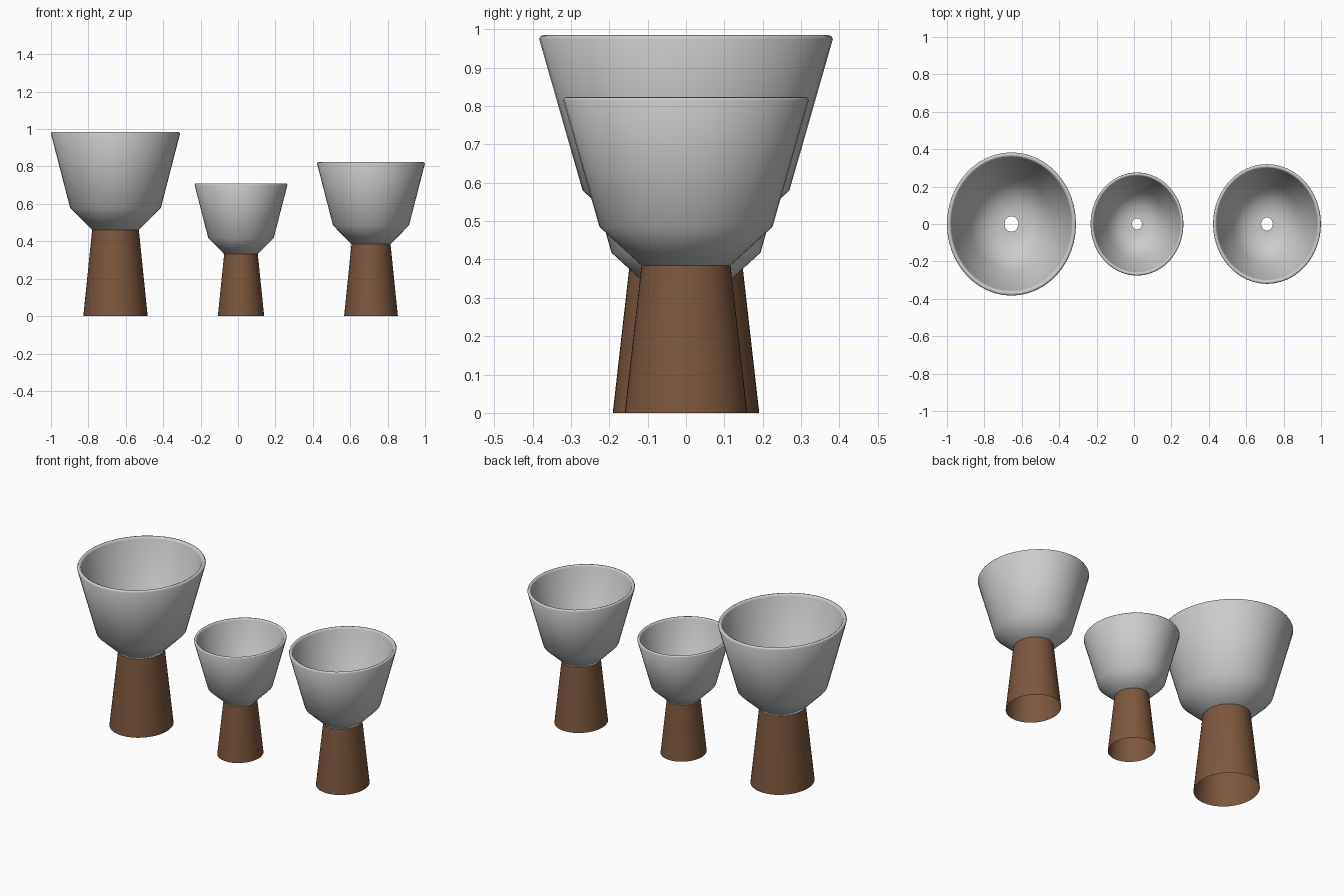
import bpy, bmesh, math

if "Cube" in bpy.data.objects:
    bpy.data.objects.remove(bpy.data.objects["Cube"])

SEG = 48
Y_STRETCH = 1.11   # planters are slightly oval


def lathe(name, profile, closed, x, size):
    """Spin an (r, z) profile into an oval part."""
    bm = bmesh.new()
    rings = []
    for r, z in profile:
        ring = []
        for i in range(SEG):
            a = 2 * math.pi * i / SEG
            ring.append(bm.verts.new((r * size * math.cos(a),
                                      r * size * Y_STRETCH * math.sin(a),
                                      z * size)))
        rings.append(ring)
    pairs = list(zip(rings, rings[1:]))
    if closed:
        pairs.append((rings[-1], rings[0]))
    for lo, hi in pairs:
        for i in range(SEG):
            j = (i + 1) % SEG
            bm.faces.new((lo[i], lo[j], hi[j], hi[i]))
    for f in bm.faces:
        f.smooth = True
    mesh = bpy.data.meshes.new(name)
    bm.to_mesh(mesh)
    bm.free()
    obj = bpy.data.objects.new(name, mesh)
    obj.location.x = x
    bpy.context.collection.objects.link(obj)
    bpy.context.view_layer.objects.active = obj
    bpy.ops.object.select_all(action='DESELECT')
    obj.select_set(True)
    bpy.ops.object.shade_smooth_by_angle(angle=math.radians(50))
    return obj


wood = bpy.data.materials.new("wood")
wood.diffuse_color = (0.2, 0.095, 0.048, 1)
wood.use_nodes = True
wood.node_tree.nodes["Principled BSDF"].inputs["Base Color"].default_value = wood.diffuse_color

# bowl shell: drain hole, outer wall, softened rim, inner wall, floor
BOWL = [(0.037, 0.46), (0.125, 0.46), (0.243, 0.58), (0.345, 0.975),
        (0.341, 0.983), (0.333, 0.985), (0.325, 0.981), (0.322, 0.972),
        (0.223, 0.591), (0.117, 0.48), (0.037, 0.48)]
# open tapered stand
STAND = [(0.172, 0.0), (0.125, 0.46)]

for label, x, size in (("large", -0.655, 1.0), ("small", 0.016, 0.72),
                       ("medium", 0.711, 0.836)):
    lathe(label + "_bowl", BOWL, True, x, size)
    stand = lathe(label + "_stand", STAND, False, x, size)
    stand.data.materials.append(wood)
